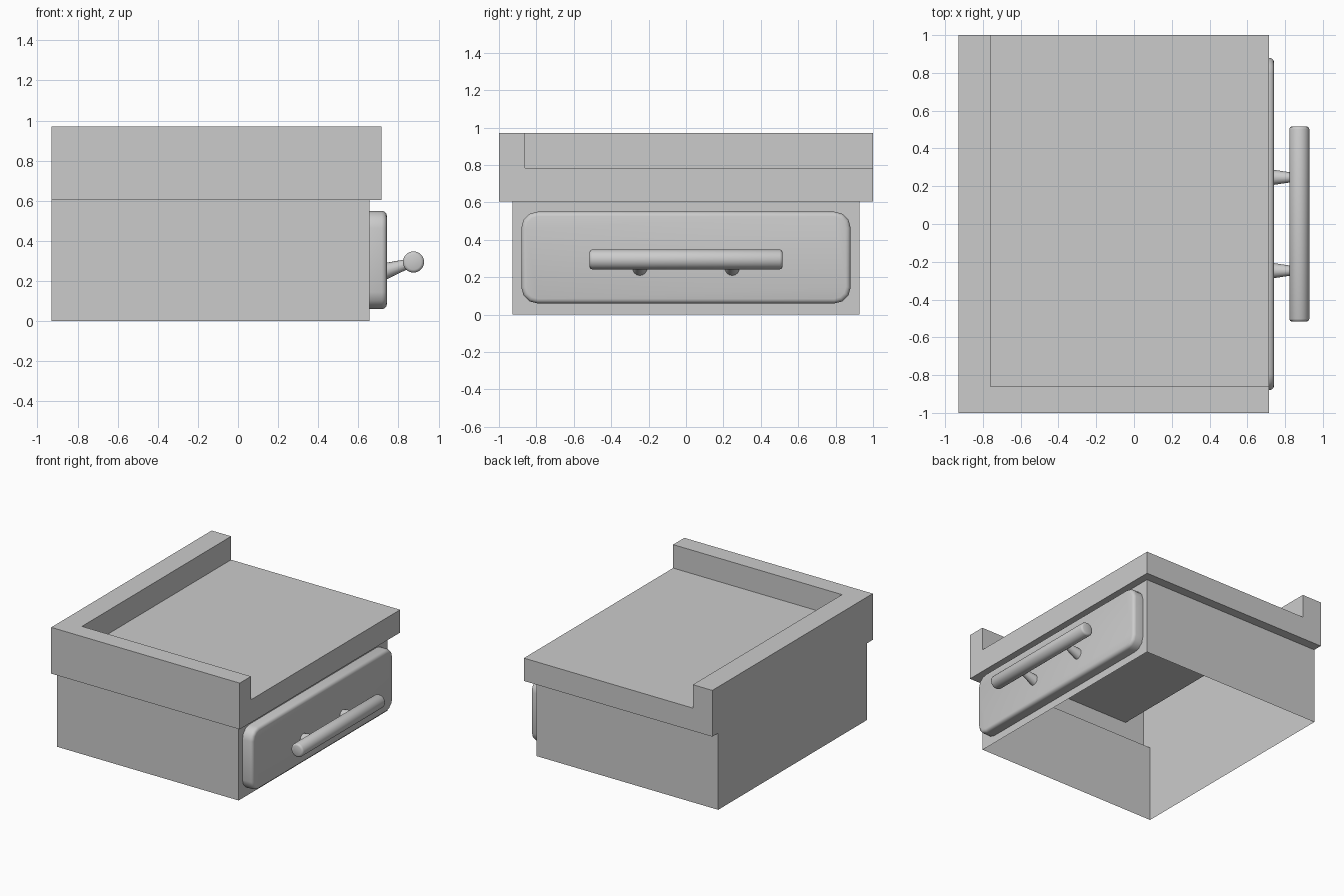
import bpy, bmesh
from math import pi
from mathutils import Vector

if "Cube" in bpy.data.objects:
    bpy.data.objects.remove(bpy.data.objects["Cube"])


def finish(name, bm, smooth=False):
    bmesh.ops.remove_doubles(bm, verts=bm.verts, dist=1e-5)
    bmesh.ops.recalc_face_normals(bm, faces=bm.faces)
    mesh = bpy.data.meshes.new(name)
    bm.to_mesh(mesh)
    bm.free()
    ob = bpy.data.objects.new(name, mesh)
    bpy.context.collection.objects.link(ob)
    if smooth:
        bpy.context.view_layer.objects.active = ob
        ob.select_set(True)
        bpy.ops.object.shade_smooth_by_angle(angle=0.8)
        ob.select_set(False)
    return ob


def sheet(name, faces):
    bm = bmesh.new()
    for pts in faces:
        bm.faces.new([bm.verts.new(p) for p in pts])
    return finish(name, bm)


def rect_x(x, y0, y1, z0, z1):
    return [(x, y0, z0), (x, y1, z0), (x, y1, z1), (x, y0, z1)]


def rect_y(y, x0, x1, z0, z1):
    return [(x0, y, z0), (x1, y, z0), (x1, y, z1), (x0, y, z1)]


def rect_z(z, x0, x1, y0, y1):
    return [(x0, y0, z), (x1, y0, z), (x1, y1, z), (x0, y1, z)]


def rod(name, a, b, r1, r2, segments, bevel=0.0):
    a, b = Vector(a), Vector(b)
    d = b - a
    bm = bmesh.new()
    bmesh.ops.create_cone(bm, cap_ends=True, segments=segments,
                          radius1=r1, radius2=r2, depth=d.length)
    if bevel:
        rims = [e for e in bm.edges if abs(e.verts[0].co.z - e.verts[1].co.z) < 1e-5]
        bmesh.ops.bevel(bm, geom=rims, offset=bevel, segments=2,
                        profile=0.5, affect='EDGES')
    bm.transform(d.to_track_quat('Z', 'Y').to_matrix().to_4x4())
    bmesh.ops.translate(bm, verts=bm.verts, vec=(a + b) / 2)
    return finish(name, bm, True)


# Shared levels
X0, X1, X2 = -0.93, -0.76, 0.715
Y0, Y1, Y2 = -1.0, -0.86, 1.0
Z0, Z1, Z2 = 0.605, 0.785, 0.97
BX, BY = 0.655, 0.927

# Lower case: four thin walls, open underneath
sheet("lower_case", [
    rect_x(X0, -BY, BY, 0, Z0), rect_x(BX, -BY, BY, 0, Z0),
    rect_y(-BY, X0, BX, 0, Z0), rect_y(BY, X0, BX, 0, Z0)])

# Hollow top with a raised rim on two sides and an overhang on three
sheet("top_tray", [
    rect_x(X0, Y0, Y2, Z0, Z2),
    rect_y(Y0, X0, X2, Z0, Z2),
    [(x, Y2, z) for x, z in ((X0, Z0), (X2, Z0), (X2, Z1), (X1, Z1), (X1, Z2), (X0, Z2))],
    [(X2, y, z) for y, z in ((Y0, Z0), (Y2, Z0), (Y2, Z1), (Y1, Z1), (Y1, Z2), (Y0, Z2))],
    [(x, y, Z2) for x, y in ((X0, Y0), (X2, Y0), (X2, Y1), (X1, Y1), (X1, Y2), (X0, Y2))],
    rect_z(Z1, X1, X2, Y1, Y2),
    rect_x(X1, Y1, Y2, Z1, Z2),
    rect_y(Y1, X1, X2, Z1, Z2),
    [(x, y, Z0) for x, y in ((X0, Y0), (X2, Y0), (X2, Y2), (X0, Y2),
                             (X0, BY), (BX, BY), (BX, -BY), (X0, -BY))]])

# Hidden underside closing off the side rim
sheet("rim_underside", [rect_z(Z1, X1, X2, Y0, Y1), rect_x(X1, Y0, Y1, Z1, Z2)])

# Drawer front: rounded corners, then a softened outer edge
bm = bmesh.new()
bmesh.ops.create_cube(bm, size=1)
bmesh.ops.scale(bm, verts=bm.verts, vec=(0.087, 1.76, 0.49))
corners = [e for e in bm.edges if abs(e.verts[0].co.x - e.verts[1].co.x) > 0.01]
bmesh.ops.bevel(bm, geom=corners, offset=0.085, segments=3, profile=0.5, affect='EDGES')
outer = [e for e in bm.edges if all(v.co.x > 0 for v in e.verts)]
bmesh.ops.bevel(bm, geom=outer, offset=0.025, segments=3, profile=0.5, affect='EDGES')
bmesh.ops.translate(bm, verts=bm.verts, vec=(0.6985, 0, 0.305))
finish("drawer_front", bm, True)

# Handle bar and its two tapered posts
rod("handle_bar", (0.875, -0.517, 0.295), (0.875, 0.517, 0.295), 0.053, 0.053, 32, 0.015)
for label, y in (("left", -0.247), ("right", 0.247)):
    rod("handle_post_" + label, (0.725, y, 0.247), (0.865, y, 0.292), 0.042, 0.021, 16)
